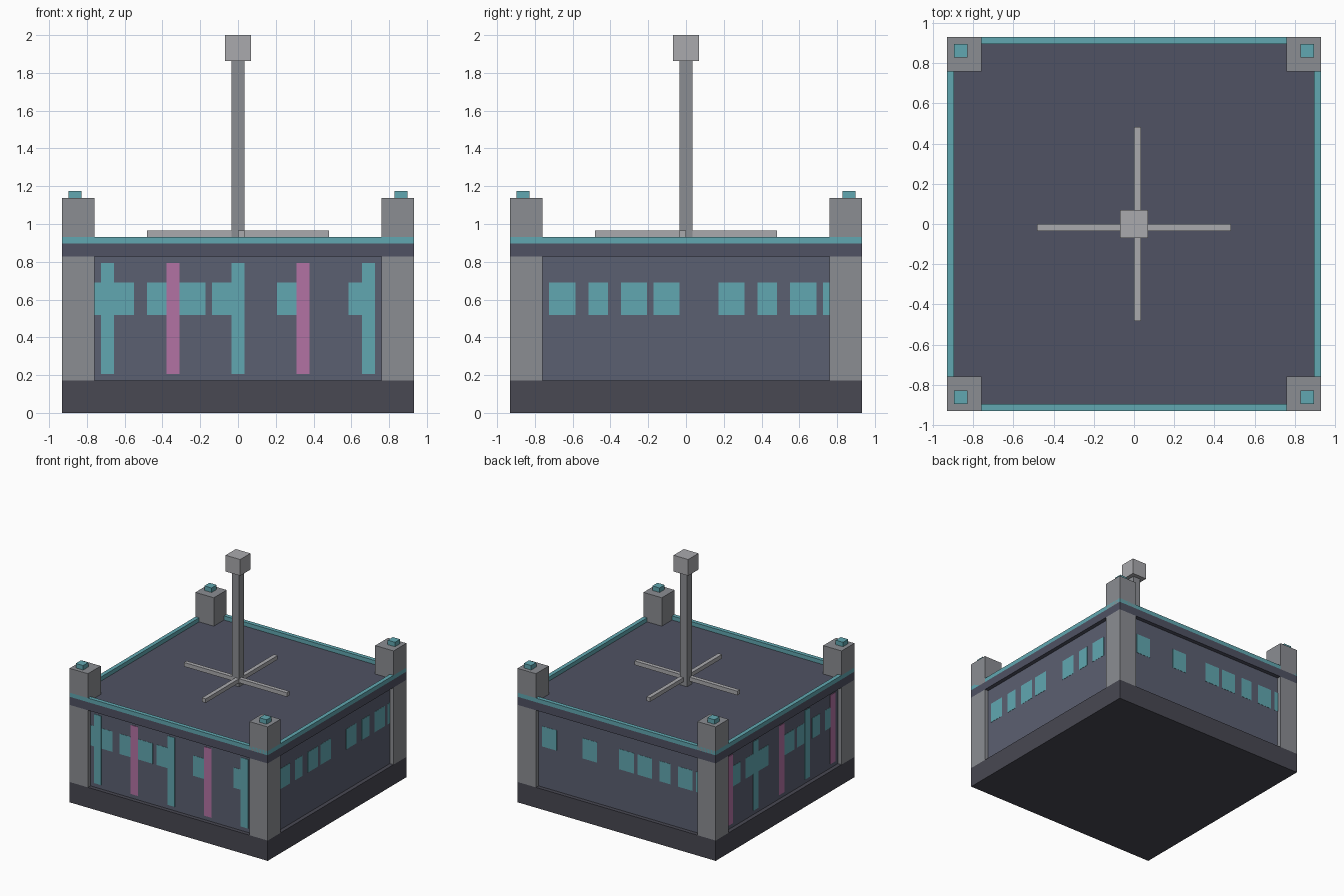
import bpy, bmesh

if "Cube" in bpy.data.objects:
    bpy.data.objects.remove(bpy.data.objects["Cube"])

U = 2 / 58  # the model sits on a regular block grid


def material(name, rgb):
    m = bpy.data.materials.new(name)
    m.diffuse_color = (*rgb, 1)
    m.use_nodes = True
    m.node_tree.nodes["Principled BSDF"].inputs["Base Color"].default_value = m.diffuse_color
    return m


DARK = material("dark_base", (0.065, 0.065, 0.085))
WALL = material("wall_slate", (0.105, 0.115, 0.165))
ROOF = material("roof_slate", (0.08, 0.085, 0.125))
TEAL = material("teal_glow", (0.12, 0.39, 0.44))
PINK = material("pink_glow", (0.45, 0.17, 0.37))
GREY = material("pillar_grey", (0.26, 0.27, 0.29))
LIGHT = material("light_grey", (0.40, 0.40, 0.42))


def boxes(name, spans, mat):
    """One object made of boxes, each (x0, x1, y0, y1, z0, z1) in grid units."""
    bm = bmesh.new()
    for x0, x1, y0, y1, z0, z1 in spans:
        verts = bmesh.ops.create_cube(bm, size=1)["verts"]
        for v in verts:
            v.co.x = (x1 if v.co.x > 0 else x0) * U
            v.co.y = (y1 if v.co.y > 0 else y0) * U
            v.co.z = (z1 if v.co.z > 0 else z0) * U
    mesh = bpy.data.meshes.new(name)
    bm.to_mesh(mesh)
    bm.free()
    mesh.materials.append(mat)
    ob = bpy.data.objects.new(name, mesh)
    bpy.context.collection.objects.link(ob)
    return ob


def block(name, r, z0, z1, mat):
    return boxes(name, [(-r, r, -r, r, z0, z1)], mat)


def corners(a, b, z0, z1):
    """The same square post in all four corners."""
    s = [(a, b), (-b, -a)]
    return [(*x, *y, z0, z1) for x in s for y in s]


def panel(side, a, b, z0, z1, proud):
    """Thin panel on one wall, spanning a to b along it."""
    i, o = 25.5, 26 + proud
    return {"front": (a, b, -o, -i, z0, z1), "back": (a, b, i, o, z0, z1),
            "left": (-o, -i, a, b, z0, z1), "right": (i, o, a, b, z0, z1)}[side]


# Main body
block("base", 27, 0, 5, DARK)
block("walls", 26, 5, 24, WALL)
block("roof_slab", 27, 24, 26, ROOF)

# Raised rim around the roof
boxes("roof_rim", [(-27, 27, -27, -26, 26, 27), (-27, 27, 26, 27, 26, 27),
                   (-27, -26, -26, 26, 26, 27), (26, 27, -26, 26, 26, 27)], TEAL)

# Corner pillars, their turrets above the roof and the lamps on top
boxes("corner_pillars", corners(22, 27, 5, 24), GREY)
boxes("corner_turrets", corners(22, 27, 26, 33), GREY)
boxes("turret_lamps", corners(24, 26, 33, 34.1), TEAL)

# Window rows
X_ROW = [(-25, -21), (-20, -16), (-14, -11), (-9, -5), (-4, 0), (6, 10), (17, 21)]
Y_ROW = [(-21, -17), (-15, -12), (-10, -6), (-5, -1), (5, 9), (11, 14), (16, 20), (21, 25)]
for side, row in (("front", X_ROW), ("back", X_ROW), ("left", Y_ROW), ("right", Y_ROW)):
    boxes(side + "_windows", [panel(side, a, b, 15, 20, 0.05) for a, b in row], TEAL)

# Vertical light strips, alternating colours, on the front and left walls
for side, ends, inner in (("front", TEAL, PINK), ("left", PINK, TEAL)):
    for label, centres, mat in (("outer", (-20, 0, 20), ends), ("inner", (-10, 10), inner)):
        boxes(f"{side}_{label}_strips",
              [panel(side, c - 1, c + 1, 6, 23, 0.1) for c in centres], mat)

# Roof mast with cross arms and head
block("mast", 1, 26, 54, GREY)
boxes("mast_arm_x", [(-14, 14, -1, 0, 27, 28)], LIGHT)
boxes("mast_arm_y", [(0, 1, -14, 14, 27, 28)], LIGHT)
block("mast_head", 2, 54, 58, LIGHT)
